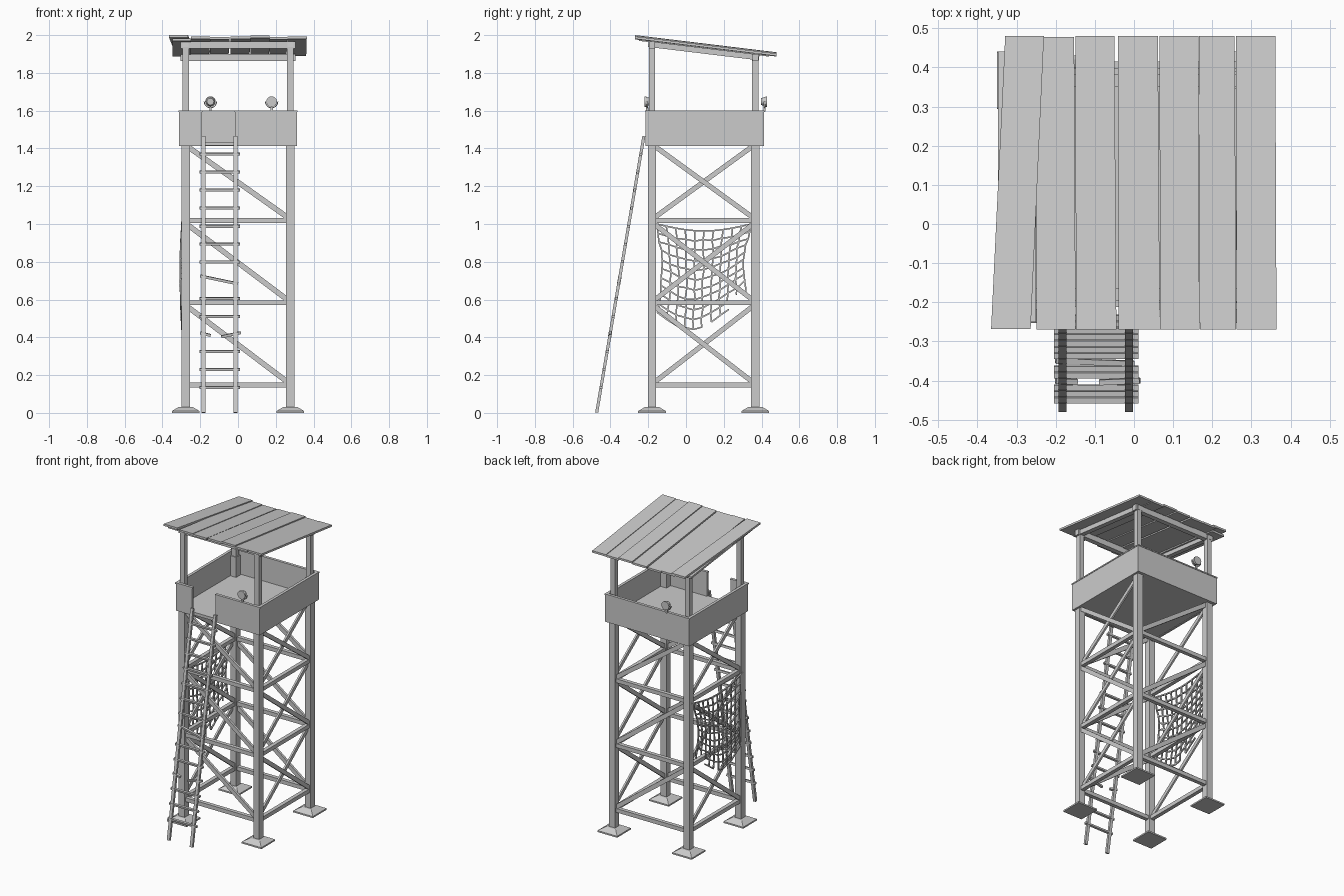
import bpy, bmesh, math, random
from mathutils import Vector, Matrix

if "Cube" in bpy.data.objects:
    bpy.data.objects.remove(bpy.data.objects["Cube"])

random.seed(4)
LX, YF, YB = 0.277, -0.18, 0.367      # leg centre lines
YC = (YF + YB) / 2


def finish(name, bm):
    bmesh.ops.recalc_face_normals(bm, faces=bm.faces)
    me = bpy.data.meshes.new(name)
    bm.to_mesh(me)
    bm.free()
    ob = bpy.data.objects.new(name, me)
    bpy.context.collection.objects.link(ob)
    return ob


def add_box(bm, x0, x1, y0, y1, z0, z1):
    m = Matrix.Translation(((x0 + x1) / 2, (y0 + y1) / 2, (z0 + z1) / 2)) @ \
        Matrix.Diagonal((x1 - x0, y1 - y0, z1 - z0, 1))
    bmesh.ops.create_cube(bm, size=1, matrix=m)


def add_bar(bm, p, q, w, d, side):
    """Square bar from p to q; d is measured along the side direction."""
    p, q, side = Vector(p), Vector(q), Vector(side)
    a = (q - p).normalized()
    s = (side - a * side.dot(a)).normalized()
    t = a.cross(s)
    m = Matrix((t * w, s * d, a * (q - p).length)).transposed().to_4x4()
    bmesh.ops.create_cube(bm, size=1, matrix=Matrix.Translation((p + q) / 2) @ m)


def roof_z(y):
    return 1.993 - 0.121 * (y + 0.27)   # top surface of the roof slope


# Legs, thinner roof posts and feet
legs, posts, feet = bmesh.new(), bmesh.new(), bmesh.new()
for x in (-LX, LX):
    for y in (YF, YB):
        add_box(legs, x - .022, x + .022, y - .022, y + .022, 0.02, 1.57)
        add_box(posts, x - .0165, x + .0165, y - .0165, y + .0165, 1.5, roof_z(y) - .03)
        add_box(feet, x - .073, x + .073, y - .073, y + .073, 0, 0.01)
        bmesh.ops.create_cone(feet, cap_ends=True, segments=4, radius1=.073 * 2 ** .5,
                              radius2=.036 * 2 ** .5, depth=.022,
                              matrix=Matrix.Translation((x, y, .021)) @ Matrix.Rotation(math.pi / 4, 4, 'Z'))
finish("legs", legs)
finish("roof_posts", posts)
finish("feet", feet)

# Horizontal rails on all four sides
rails = bmesh.new()
for z in (0.148, 0.583, 1.019):
    for y in (YF, YB):
        add_box(rails, -LX, LX, y - .013, y + .013, z - .013, z + .013)
    for x in (-LX, LX):
        add_box(rails, x - .013, x + .013, YF, YB, z - .013, z + .013)
finish("rails", rails)

# Diagonal braces: single on front and back, crossed on the sides
braces = bmesh.new()
for z0, z1 in ((0.16, 0.572), (0.595, 1.006), (1.032, 1.42)):
    for y in (YF, YB):
        add_bar(braces, (-LX + .01, y, z1 - .01), (LX - .01, y, z0), .028, .016, (0, 1, 0))
    for x in (-LX, LX):
        add_bar(braces, (x + .006, YF + .01, z1 - .005), (x + .006, YB - .01, z0), .026, .012, (1, 0, 0))
        add_bar(braces, (x - .006, YB - .01, z1 - .005), (x - .006, YF + .01, z0), .026, .012, (1, 0, 0))
finish("braces", braces)

# Platform floor and parapet with an opening for the ladder
PX, P0, P1, T = 0.312, -0.215, 0.412, 0.013
floor = bmesh.new()
add_box(floor, -PX + .003, PX - .003, P0 + .003, P1 - .003, 1.415, 1.435)
finish("platform_floor", floor)
wall, cap = bmesh.new(), bmesh.new()
for x0, x1, y0, y1 in ((-PX, -.19, P0, P0 + T), (-.015, PX, P0, P0 + T), (-PX, PX, P1 - T, P1),
                       (-PX, -PX + T, P0 + T, P1 - T), (PX - T, PX, P0 + T, P1 - T)):
    add_box(wall, x0, x1, y0, y1, 1.412, 1.592)
    add_box(cap, x0 - .003, x1 + .003, y0 - .003, y1 + .003, 1.592, 1.6)
finish("parapet", wall)
finish("parapet_cap", cap)

# Roof frame
frame = bmesh.new()
for y in (YF, YB):
    z = roof_z(y) - .034
    add_box(frame, -.305, .305, y - .016, y + .016, z - .019, z + .019)
for x in (-LX, LX):
    add_bar(frame, (x, YF - .02, roof_z(YF - .02) - .032), (x, YB + .02, roof_z(YB + .02) - .032),
            .03, .032, (1, 0, 0))
finish("roof_frame", frame)

# Roof planks: left and right edge at the back, then at the front, and a lift
planks = bmesh.new()
for bl, br, fl, fr, y1, y0, dz in (
        (-.329, -.230, -.365, -.264, .480, -.268, .007),
        (-.347, -.250, -.347, -.250, .440, -.250, -.008),
        (-.250, -.153, -.249, -.149, .478, -.270, 0),
        (-.150, -.050, -.148, -.045, .480, -.270, -.003),
        (-.041, .061, -.039, .066, .480, -.270, 0),
        (.065, .165, .067, .167, .480, -.270, .005),
        (.166, .257, .168, .261, .480, -.270, -.002),
        (.260, .361, .262, .364, .480, -.270, 0)):
    rings = [[planks.verts.new((x, y, roof_z(y) + dz - h)) for x, y in
              ((bl, y1), (br, y1), (fr, y0), (fl, y0))] for h in (0, .013)]
    planks.faces.new(rings[0])
    planks.faces.new(rings[1][::-1])
    for i in range(4):
        j = (i + 1) % 4
        planks.faces.new((rings[0][i], rings[0][j], rings[1][j], rings[1][i]))
finish("roof_planks", planks)


# Ladder leaning on the opening, with two broken rungs
def lad(x, z):
    return Vector((x, -0.473 + z * 0.25 / 1.465, z))


rl, rungs = bmesh.new(), bmesh.new()
for x in (-.183, -.013):
    add_bar(rl, lad(x, .002), lad(x, 1.465), .016, .02, (1, 0, 0))
finish("ladder_rails", rl)
pieces = [(-.204, z, .011, z) for z in
          (.135, .23, .325, .51, .605, .80, .893, .988, 1.085, 1.18, 1.275, 1.37)]
pieces += [(-.2, .725, .0, .683), (-.2, .423, -.145, .41), (-.088, .403, .015, .425)]
for xa, za, xb, zb in pieces:
    add_bar(rungs, lad(xa, za), lad(xb, zb), .014, .014, (0, 1, .17))
finish("ladder_rungs", rungs)

# Torn, sagging cargo net on the left side
N = 10


def net(i, j):
    u, v = i / N, j / N
    top = 1.0 - .037 * math.sin(math.pi * u)
    low = .53 - .085 * math.sin(math.pi * min(1, u / .75)) + .09 * max(0, u - .75) / .25
    pinch = 1 - .10 * math.sin(math.pi * v) - .06 * v
    jit = .005 if 0 < j else 0
    return Vector((-.297 - .008 * math.sin(math.pi * v),
                   .095 + (u - .5) * .5 * pinch + random.uniform(-jit, jit) - .01 * v,
                   top + (low - top) * v + random.uniform(-jit, jit)))


pts = [[net(i, j) for j in range(N + 1)] for i in range(N + 1)]
rope = bmesh.new()
torn = {(8, 9), (9, 9), (9, 10), (8, 10), (5, 10)}
for i in range(N + 1):
    for j in range(N + 1):
        for a, b in ((i + 1, j), (i, j + 1)):
            if a <= N and b <= N and (i, j) not in torn:
                add_bar(rope, pts[i][j], pts[a][b], .008, .008, (1, 0, 0))
for i, y in ((0, YF), (N, YB)):         # ties to the legs
    add_bar(rope, pts[i][0], (-.297, y, 1.01), .008, .008, (1, 0, 0))
finish("cargo_net", rope)


# Searchlights on the parapet, each in a round yoke
def lamp(name, x, y, s):
    z = 1.648
    bm = bmesh.new()
    rot = Matrix.Rotation(math.pi / 2 * s, 4, 'X')
    for r1, r2, d, off in ((.018, .025, .022, -.006), (.028, .028, .01, .010)):
        bmesh.ops.create_cone(bm, cap_ends=True, segments=16, radius1=r1, radius2=r2, depth=d,
                              matrix=Matrix.Translation((x, y + s * off * -1, z)) @ rot)
    arc = [Vector((x + .033 * math.cos(a), y, z + .033 * math.sin(a)))
           for a in (math.pi * (1 + k / 8) for k in range(9))]
    for p, q in zip(arc, arc[1:]):
        add_bar(bm, p, q, .005, .01, (0, 1, 0))
    add_box(bm, x - .006, x + .006, y - .006, y + .006, 1.595, 1.618)
    finish(name, bm)


lamp("front_searchlight", .178, -.205, 1)
lamp("back_searchlight", -.146, .415, -1)
